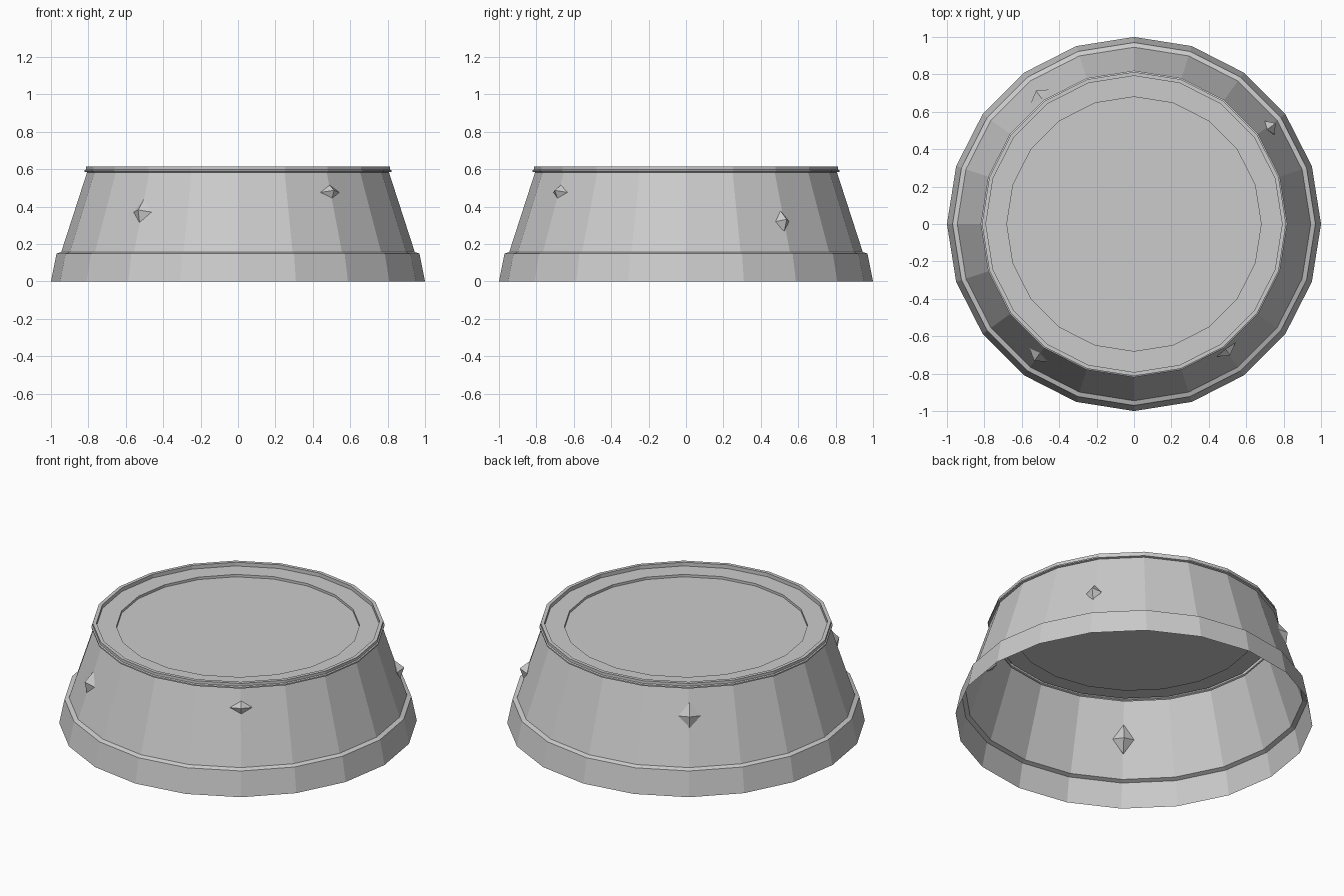
import bpy, bmesh, math
from mathutils import Matrix, Vector

if "Cube" in bpy.data.objects:
    bpy.data.objects.remove(bpy.data.objects["Cube"])

SIDES = 20


def make_object(name, bm):
    mesh = bpy.data.meshes.new(name)
    bm.to_mesh(mesh)
    bm.free()
    obj = bpy.data.objects.new(name, mesh)
    bpy.context.collection.objects.link(obj)
    return obj


def lathe(name, profile):
    """Revolve (radius, z) points into a flat-sided shell, capping the last ring."""
    bm = bmesh.new()
    rings = [[bm.verts.new((r * math.cos(math.tau * i / SIDES),
                            r * math.sin(math.tau * i / SIDES), z))
              for i in range(SIDES)] for r, z in profile]
    for low, high in zip(rings, rings[1:]):
        for i in range(SIDES):
            j = (i + 1) % SIDES
            bm.faces.new((low[i], low[j], high[j], high[i]))
    bm.faces.new(rings[-1])
    return make_object(name, bm)


# Open-bottomed body: base skirt, ledge, tapered wall, lip and recessed top
lathe("tapered_body", [
    (1.0, 0.0), (0.97, 0.148), (0.945, 0.157),
    (0.807, 0.583), (0.82, 0.586), (0.82, 0.594), (0.813, 0.598),
    (0.813, 0.615), (0.792, 0.615), (0.792, 0.592),
    (0.68, 0.592), (0.68, 0.577),
])


def stud(name, x, y, z, half_width, half_height, depth=0.042):
    """Small octahedral stud, tilted to lie along the sloping wall."""
    bm = bmesh.new()
    bmesh.ops.create_icosphere(bm, subdivisions=1, radius=1.0)
    bm.clear()
    sizes = (depth, half_width, half_height)
    tips = [[bm.verts.new(Vector([s * sizes[a] if k == a else 0 for k in range(3)]))
             for s in (1, -1)] for a in range(3)]
    for a in tips[0]:
        for b in tips[1]:
            for c in tips[2]:
                bm.faces.new((a, b, c))
    bmesh.ops.recalc_face_normals(bm, faces=bm.faces)
    turn = Matrix.Rotation(math.atan2(y, x), 4, 'Z')
    lean = Matrix.Rotation(-math.radians(16), 4, 'Y')
    bm.transform(Matrix.Translation((x, y, z)) @ turn @ lean)
    return make_object(name, bm)


# Studs scattered round the wall
stud("stud_front_left", -0.51, -0.70, 0.37, 0.06, 0.085)
stud("stud_front_right", 0.49, -0.67, 0.475, 0.066, 0.05)
stud("stud_back_right", 0.725, 0.515, 0.32, 0.044, 0.06)
stud("stud_back_left", -0.50, 0.68, 0.43, 0.067, 0.10)
